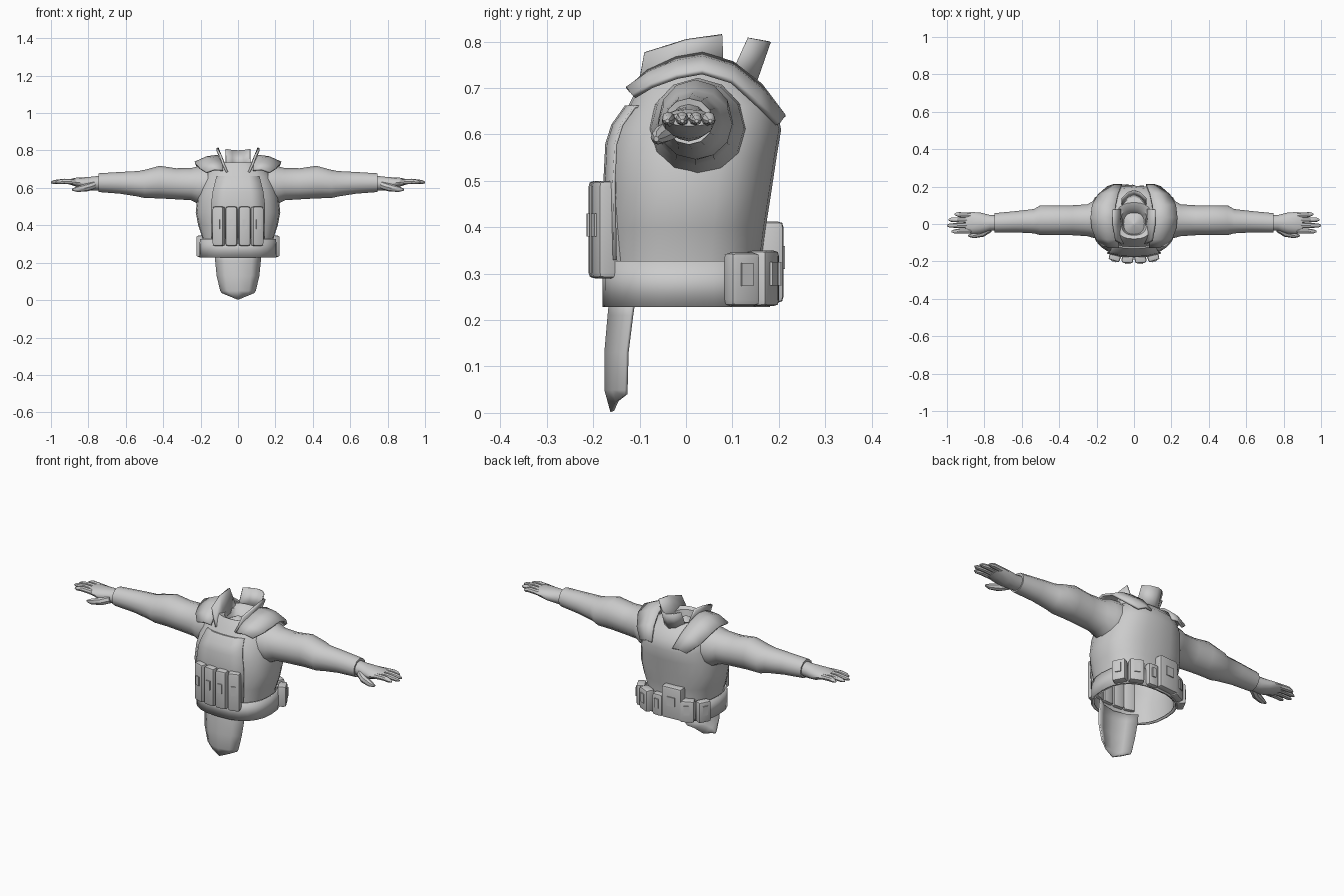
import bpy, bmesh
from math import sin, cos, pi, radians, copysign
from mathutils import Vector, Matrix


def finish(name, bm, mirror=False, thick=0, angle=40):
    bmesh.ops.recalc_face_normals(bm, faces=bm.faces)
    me = bpy.data.meshes.new(name)
    bm.to_mesh(me)
    bm.free()
    ob = bpy.data.objects.new(name, me)
    bpy.context.collection.objects.link(ob)
    bpy.ops.object.select_all(action='DESELECT')
    ob.select_set(True)
    bpy.context.view_layer.objects.active = ob
    bpy.ops.object.shade_smooth_by_angle(angle=radians(angle))
    if thick:
        s = ob.modifiers.new("thickness", 'SOLIDIFY')
        s.thickness = thick
        s.offset = 0
    if mirror:
        ob.modifiers.new("mirror", 'MIRROR')
    return ob


def skin(bm, rings, closed=True, caps=(False, False)):
    vs = [[bm.verts.new(p) for p in r] for r in rings]
    n = len(vs[0])
    for a, b in zip(vs, vs[1:]):
        for i in range(n if closed else n - 1):
            j = (i + 1) % n
            bm.faces.new((a[i], a[j], b[j], b[i]))
    if caps[0]:
        bm.faces.new(vs[0])
    if caps[1]:
        bm.faces.new(vs[-1])


def power(v, e):
    return copysign(abs(v) ** (2 / e), v)


def body_ring(z, rx, y0, y1, n=24, e=2.5):
    return [(rx * power(cos(2 * pi * i / n), e),
             (y0 + y1) / 2 + (y1 - y0) / 2 * power(sin(2 * pi * i / n), e), z) for i in range(n)]


def arm_ring(x, cy, cz, ry, rz, n=12):
    return [(x, cy + ry * cos(2 * pi * i / n), cz + rz * sin(2 * pi * i / n)) for i in range(n)]


def tube(bm, pts, radii, n=8):
    # round finger-like tube running mostly along x
    d = (Vector(pts[-1]) - Vector(pts[0])).normalized()
    q = d.to_track_quat('Z', 'Y')
    skin(bm, [[Vector(p) + q @ Vector((r * cos(2 * pi * i / n), r * sin(2 * pi * i / n), 0))
               for i in range(n)] for p, r in zip(pts, radii)], caps=(True, True))


def pouch(name, x, y, z, w, d, h, ang, mirror=False, tab=0.05):
    # bevelled box plus a small closing tab on its outer face
    bm = bmesh.new()
    rot = Matrix.Translation((x, y, z)) @ Matrix.Rotation(radians(ang), 4, 'Z')
    bmesh.ops.create_cube(bm, size=1, matrix=Matrix.Diagonal((w, d, h, 1)))
    bmesh.ops.bevel(bm, geom=bm.edges[:], offset=0.013, segments=2, profile=0.6, affect='EDGES')
    bmesh.ops.create_cube(bm, size=1, matrix=Matrix.Translation((0, -d / 2, 0.01))
                          @ Matrix.Diagonal((w * 0.4, 0.01, tab, 1)))
    bm.transform(rot)
    finish(name, bm, mirror, angle=50)


# torso with vest, open at the bottom, dipping into the neck at the top
bm = bmesh.new()
skin(bm, [body_ring(*r) for r in [
    (0.23, 0.19, -0.168, 0.168), (0.33, 0.19, -0.168, 0.163), (0.40, 0.213, -0.168, 0.172),
    (0.47, 0.226, -0.17, 0.183), (0.55, 0.217, -0.168, 0.195), (0.61, 0.203, -0.155, 0.205),
    (0.66, 0.185, -0.125, 0.195), (0.70, 0.15, -0.105, 0.16), (0.735, 0.10, -0.08, 0.115),
    (0.725, 0.07, -0.06, 0.085), (0.69, 0.055, -0.055, 0.06), (0.72, 0.004, -0.004, 0.004)]],
    caps=(False, True))
finish("torso_vest", bm)

# chest panel with a straight upper lip
bm = bmesh.new()
skin(bm, [[(s * w, y + 0.02 * abs(s) ** 2.5, z) for s in (-1, -0.5, 0, 0.5, 1)] for z, w, y in
          [(0.33, 0.14, -0.172), (0.5, 0.145, -0.175), (0.58, 0.135, -0.171),
           (0.62, 0.125, -0.158), (0.66, 0.115, -0.13), (0.66, 0.11, -0.10)]], closed=False)
finish("chest_panel", bm, thick=0.006)

# waist belt
bm = bmesh.new()
skin(bm, [body_ring(0.228, 0.203, -0.176, 0.177), body_ring(0.327, 0.2, -0.175, 0.172)])
finish("waist_belt", bm, thick=0.008)

# curved groin flap with pointed tip
bm = bmesh.new()
skin(bm, [[(s * w, y + b * s * s, z + t * abs(s)) for s in (-1, -0.6, 0, 0.6, 1)] for z, w, y, b, t in
          [(0.26, 0.12, -0.16, 0.05, 0), (0.21, 0.12, -0.165, 0.048, 0), (0.13, 0.112, -0.172, 0.045, 0),
           (0.05, 0.093, -0.172, 0.043, 0), (0.003, 0.085, -0.159, 0.03, 0.036)]], closed=False)
finish("groin_flap", bm, thick=0.008)

# sleeves
bm = bmesh.new()
skin(bm, [arm_ring(*r) for r in [
    (0.16, 0.025, 0.61, 0.105, 0.112), (0.215, 0.025, 0.615, 0.1, 0.1), (0.25, 0.02, 0.62, 0.085, 0.086),
    (0.33, 0.02, 0.622, 0.08, 0.083), (0.42, 0.02, 0.631, 0.08, 0.087), (0.5, 0.02, 0.621, 0.08, 0.075),
    (0.535, 0.015, 0.622, 0.065, 0.068), (0.63, 0.012, 0.627, 0.057, 0.058),
    (0.745, 0.006, 0.628, 0.052, 0.05), (0.742, 0.006, 0.628, 0.035, 0.036)]])
finish("sleeve", bm, True)

# hands: palm, four fingers, thumb
bm = bmesh.new()
skin(bm, [arm_ring(*r) for r in [
    (0.72, 0.006, 0.628, 0.04, 0.04), (0.77, 0.006, 0.623, 0.042, 0.038), (0.82, 0.005, 0.624, 0.056, 0.033),
    (0.87, 0.006, 0.631, 0.058, 0.023), (0.90, 0.007, 0.632, 0.053, 0.014)]], caps=(True, True))
for y0, y1, tip in [(-0.036, -0.04, 0.975), (-0.008, -0.008, 1.0), (0.02, 0.023, 0.992), (0.046, 0.052, 0.96)]:
    tube(bm, [(0.87, y0, 0.632), (0.93, (y0 + y1) / 2, 0.635), (tip - 0.015, y1, 0.631), (tip, y1, 0.629)],
         [0.015, 0.014, 0.011, 0.004])
tube(bm, [(0.77, -0.022, 0.615), (0.81, -0.048, 0.602), (0.86, -0.062, 0.593), (0.885, -0.064, 0.59)],
     [0.022, 0.021, 0.015, 0.006])
finish("hand", bm, True)

# shoulder pads: strip over the shoulder (y, inner x, inner z, outer x, outer z)
bm = bmesh.new()
skin(bm, [[(xi, y, zi), ((xi + xo) / 2, y, (zi + zo) / 2 + 0.01), (xo, y + s, zo)] for y, xi, zi, xo, zo, s in
          [(-0.125, 0.08, 0.695, 0.17, 0.682, 0.012), (-0.08, 0.085, 0.735, 0.205, 0.705, 0.005),
           (-0.02, 0.095, 0.763, 0.224, 0.725, 0), (0.035, 0.1, 0.772, 0.23, 0.735, 0),
           (0.10, 0.098, 0.752, 0.222, 0.715, 0), (0.16, 0.085, 0.705, 0.19, 0.665, -0.005),
           (0.21, 0.065, 0.635, 0.14, 0.622, -0.012)]], closed=False)
finish("shoulder_pad", bm, True, thick=0.012)

# standing side collars
bm = bmesh.new()
skin(bm, [[(0.045, -0.115, 0.655), (0.065, -0.03, 0.70), (0.07, 0.08, 0.715)],
          [(0.075, -0.1, 0.72), (0.09, -0.02, 0.75), (0.09, 0.08, 0.765)],
          [(0.095, -0.09, 0.775), (0.11, 0.0, 0.803), (0.11, 0.078, 0.814)]], closed=False)
finish("side_collar", bm, True, thick=0.012)

# rear collar leaning backwards
bm = bmesh.new()
skin(bm, [[(s * w, y - b * s * s, z + t * s * s) for s in (-1, -0.5, 0, 0.5, 1)] for z, w, y, b, t in
          [(0.70, 0.065, 0.145, 0.05, 0.02), (0.80, 0.065, 0.18, 0.045, 0.008)]], closed=False)
finish("rear_collar", bm, thick=0.006)

# front magazine pouches
pouch("front_inner_pouch", 0.034, -0.178, 0.395, 0.062, 0.062, 0.21, 4, True)
pouch("front_outer_pouch", 0.1, -0.168, 0.395, 0.062, 0.06, 0.21, 18, True)

# belt pouches around the back
pouch("side_pouch", 0.19, 0.12, 0.288, 0.07, 0.045, 0.115, 118, True)
pouch("rear_pouch", 0.125, 0.165, 0.29, 0.075, 0.05, 0.12, 155, True)
pouch("rear_small_pouch", 0.04, 0.18, 0.29, 0.06, 0.04, 0.12, 178)
pouch("rear_tall_pouch", -0.05, 0.182, 0.325, 0.115, 0.05, 0.175, 184)
